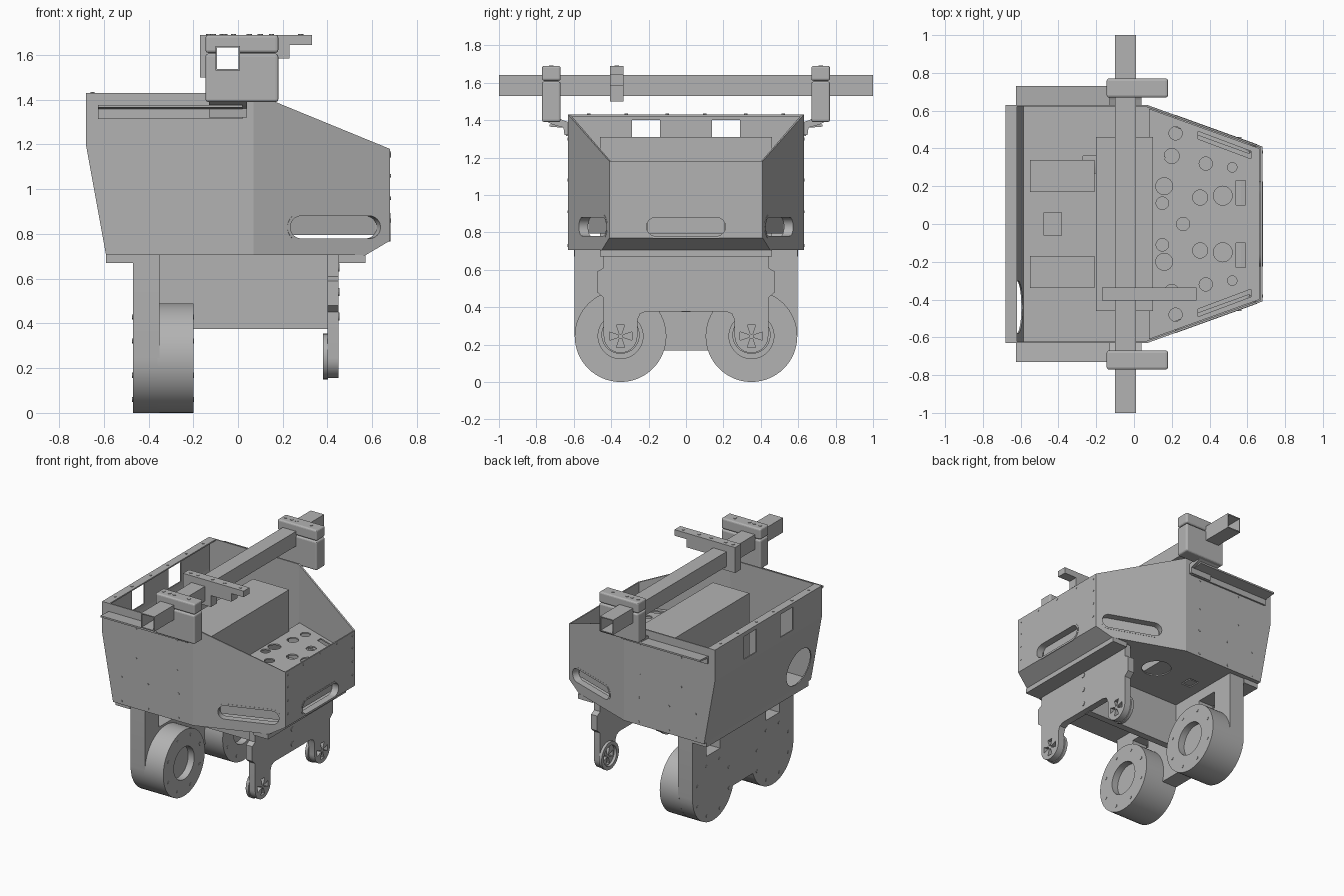
import bpy, bmesh, math
from mathutils import Matrix

if "Cube" in bpy.data.objects:
    bpy.data.objects.remove(bpy.data.objects["Cube"])

grey = bpy.data.materials.new("plain grey")
grey.use_nodes = True
grey.diffuse_color = (0.45, 0.45, 0.45, 1)
grey.node_tree.nodes["Principled BSDF"].inputs["Base Color"].default_value = grey.diffuse_color


def finish(name, bm):
    bmesh.ops.recalc_face_normals(bm, faces=bm.faces)
    mesh = bpy.data.meshes.new(name)
    bm.to_mesh(mesh)
    bm.free()
    mesh.materials.append(grey)
    ob = bpy.data.objects.new(name, mesh)
    bpy.context.collection.objects.link(ob)
    return ob


def prism(name, outlines, axis, lo, hi, matrix=None):
    """Extrude one or more 2D outlines along an axis."""
    put = {"x": lambda a, b, h: (h, a, b),
           "y": lambda a, b, h: (a, h, b),
           "z": lambda a, b, h: (a, b, h)}[axis]
    if not isinstance(outlines[0], list):
        outlines = [outlines]
    bm = bmesh.new()
    for pts in outlines:
        low = [bm.verts.new(put(a, b, lo)) for a, b in pts]
        top = [bm.verts.new(put(a, b, hi)) for a, b in pts]
        bm.faces.new(low)
        bm.faces.new(top)
        for i in range(len(pts)):
            j = (i + 1) % len(pts)
            bm.faces.new((low[i], low[j], top[j], top[i]))
    if matrix:
        bm.transform(matrix)
    return finish(name, bm)


def rect(a0, a1, b0, b1):
    return [(a0, b0), (a1, b0), (a1, b1), (a0, b1)]


def arc(a, b, r, start, end, n=16):
    steps = [math.radians(start + (end - start) * i / n) for i in range(n + 1)]
    return [(a + r * math.cos(t), b + r * math.sin(t)) for t in steps]


def circle(a, b, r, n=24):
    return arc(a, b, r, 0, 360, n)[:-1]


def stadium(half, r):
    return arc(half - r, 0, r, -90, 90) + arc(r - half, 0, r, 90, 270)


def box(name, x0, x1, y0, y1, z0, z1, bevel=0):
    ob = prism(name, rect(x0, x1, y0, y1), "z", z0, z1)
    if bevel:
        mod = ob.modifiers.new("bevel", "BEVEL")
        mod.width, mod.segments = bevel, 3
    return ob


def cut(ob, cutter):
    mod = ob.modifiers.new("cut", "BOOLEAN")
    mod.operation, mod.solver, mod.object = "DIFFERENCE", "EXACT", cutter
    apply(ob)
    bpy.data.objects.remove(cutter)


def apply(ob):
    bpy.context.view_layer.objects.active = ob
    for mod in list(ob.modifiers):
        bpy.ops.object.modifier_apply(modifier=mod.name)


def smooth(ob):
    bpy.ops.object.select_all(action="DESELECT")
    bpy.context.view_layer.objects.active = ob
    ob.select_set(True)
    bpy.ops.object.shade_smooth_by_angle()


# Folded sheet hull, open at the top
W, N = 0.63, 0.41
rows = {"back_top": (-0.68, W, 1.43), "back_mid": (-0.68, W, 1.2), "back_low": (-0.59, W, 0.705),
        "fold_low": (0.07, W, 0.705), "fold_top": (0.07, W, 1.43), "skirt": (0.57, 0.45, 0.705),
        "end_low": (0.68, N, 0.77), "end_top": (0.68, N, 1.18)}
bm = bmesh.new()
L = {k: bm.verts.new(v) for k, v in rows.items()}
R = {k: bm.verts.new((x, -y, z)) for k, (x, y, z) in rows.items()}
for S in (L, R):
    bm.faces.new([S[k] for k in ("back_top", "back_mid", "back_low", "fold_low", "fold_top")])
    bm.faces.new([S[k] for k in ("fold_top", "fold_low", "skirt", "end_low", "end_top")])
for a, b in (("back_top", "back_mid"), ("back_mid", "back_low"), ("back_low", "fold_low"),
             ("fold_low", "skirt"), ("skirt", "end_low"), ("end_low", "end_top")):
    bm.faces.new((L[a], L[b], R[b], R[a]))
hull = finish("hull", bm)
shell = hull.modifiers.new("sheet", "SOLIDIFY")
shell.thickness, shell.offset = 0.012, -1
apply(hull)

# Openings in back wall and floor
cut(hull, prism("cutter", [rect(y - 0.075, y + 0.075, 1.23, 1.4) for y in (-0.215, 0.215)],
                "x", -0.75, -0.6))
cut(hull, prism("cutter", circle(-0.44, 0.88, 0.14), "x", -0.75, -0.5))
cut(hull, prism("cutter", [circle(0.07, 0.32, 0.1), rect(-0.27, -0.19, 0.27, 0.36),
                           rect(-0.54, -0.49, -0.06, 0.06)], "z", 0.65, 0.75))

# Hand slots with lined rims and a curved-in backing plate
tilt = math.atan2(W - N, 0.61)
slots = [(0.435, 0.498, -tilt, 0.228), (0.435, -0.498, tilt - math.pi, 0.228),
         (0.68, 0, -math.pi / 2, 0.225)]
for i, (x, y, turn, half) in enumerate(slots):
    M = Matrix.Translation((x, y, 0.83)) @ Matrix.Rotation(turn, 4, "Z")
    cut(hull, prism("cutter", stadium(half, 0.064), "y", -0.1, 0.1, M))
    rim = prism(f"slot_rim_{i}", stadium(half, 0.064), "y", -0.05, 0.002, M)
    cut(rim, prism("cutter", stadium(half - 0.014, 0.05), "y", -0.1, 0.1, M))
    smooth(rim)
    prism(f"slot_back_{i}", rect(0.02 - half, half - 0.02, -0.035, 0.06), "y", -0.06, -0.05, M)

# Rivets along the hull panels
for side in (1, -1):
    dots = [circle(x, z, 0.008, 8) for x in (-0.4, -0.06) for z in (1.08, 1.3)]
    dots += [circle(x, z, 0.008, 8) for x in (-0.52, -0.3, -0.05) for z in (0.73, 0.91)]
    prism("side_rivets", dots, "y", side * W, side * (W + 0.003))
prism("end_rivets", [circle(y, z, 0.008, 8) for y in (-0.38, 0.38) for z in (0.86, 0.96, 1.06, 1.15)]
      + [circle(y, 1.16, 0.008, 8) for y in (-0.2, 0, 0.2)], "x", 0.68, 0.683)

# Back flange
box("back_flange", -0.68, -0.62, -W, W, 1.42, 1.43)
prism("flange_rivets", [circle(-0.65, y, 0.009, 8) for y in (-0.52, -0.32, -0.1, 0.1, 0.32, 0.52)],
      "z", 1.43, 1.434)

# Perforated deck, central box and rear trays
deck = prism("deck", [(0.08, -0.61), (0.665, -0.4), (0.665, 0.4), (0.08, 0.61)], "z", 0.99, 1.0)
holes = [circle(0.26, 0, 0.035)]
for s in (1, -1):
    holes += [circle(x, s * y, r) for x, y, r in
              ((0.35, 0.14, 0.04), (0.47, 0.15, 0.05), (0.38, 0.32, 0.035), (0.2, 0.36, 0.04),
               (0.16, 0.2, 0.045), (0.15, 0.11, 0.033), (0.52, 0.3, 0.025), (0.22, 0.48, 0.035))]
    holes.append(rect(0.54, 0.59, *sorted((s * 0.1, s * 0.23))))
    holes.append([(0.34, s * 0.49), (0.34, s * 0.45), (0.62, s * 0.345), (0.62, s * 0.385)])
cut(deck, prism("cutter", holes, "z", 0.9, 1.1))
box("central_box", -0.2, 0.1, -0.46, 0.46, 0.715, 1.31)
for s in (1, -1):
    box("tray", -0.55, -0.21, s * 0.255 - 0.085, s * 0.255 + 0.085, 0.715, 0.75)
box("rear_block", -0.48, -0.38, -0.06, 0.06, 0.715, 0.74)

# Square crossbar tube
tube = box("crossbar", -0.1, 0.01, -1, 1, 1.53, 1.64)
cut(tube, box("cutter", -0.093, 0.003, -1.1, 1.1, 1.537, 1.633))


def clear_bar(ob):
    apply(ob)
    cut(ob, box("cutter", -0.1, 0.01, -1.2, 1.2, 1.53, 1.64))


# Side clamps, feet and side rails
for s in (1, -1):
    y0, y1 = sorted((s * 0.67, s * 0.77))
    clear_bar(box("clamp_base", -0.145, 0.18, y0, y1, 1.39, 1.606, 0.012))
    clear_bar(box("clamp_cap", -0.145, 0.18, y0, y1, 1.61, 1.69, 0.012))
    prism("clamp_foot", [(s * y, z) for y, z in ((W, 1.32), (0.65, 1.32), (0.655, 1.36), (0.71, 1.375),
                                               (0.76, 1.4), (0.72, 1.43), (0.66, 1.4), (W, 1.39))],
          "x", -0.13, 0.04)
    prism("clamp_bolts", [circle(x, s * 0.72, 0.012, 10) for x in (-0.11, -0.06, -0.02, 0.1)],
          "z", 1.69, 1.693)
    prism("side_rail", [(s * y, z) for y, z in ((W, 1.315), (0.642, 1.315), (0.642, 1.358),
                                               (0.73, 1.365), (0.73, 1.377), (W, 1.37))],
          "x", -0.625, 0.02)

# Offset sensor arm clipped on the bar
clear_bar(prism("sensor_arm", [(-0.17, 1.5), (0.06, 1.5), (0.06, 1.585), (0.23, 1.585), (0.23, 1.645),
                               (0.33, 1.645), (0.33, 1.69), (-0.17, 1.69)], "y", -0.405, -0.335))
prism("arm_bolts", [circle(x, -0.37, 0.012, 10) for x in (-0.13, -0.07, 0.05, 0.15, 0.28)],
      "z", 1.69, 1.693)

# Rear leg housing with windows
C, Z, RW = 0.35, 0.245, 0.245
leg = prism("rear_leg", [(-0.595, 0.705)] + arc(-C, Z, RW, 180, 342) + arc(C, Z, RW, 198, 360)
            + [(0.595, 0.705)], "x", -0.47, -0.35)
cut(leg, prism("cutter", [rect(y - 0.08, y + 0.08, 0.505, 0.63) for y in (-C, C)], "x", -0.6, -0.2))
smooth(leg)
box("rear_mount", -0.59, -0.47, -0.6, 0.6, 0.67, 0.705)

# Rear wheels with recessed hubs and bolt rings
for s in (1, -1):
    wheel = prism("rear_wheel", circle(s * C, Z, RW, 64), "x", -0.36, -0.2)
    cut(wheel, prism("cutter", circle(s * C, Z, 0.12, 48), "x", -0.25, -0.1))
    smooth(wheel)
    ring = [circle(s * C + 0.2 * math.cos(t), Z + 0.2 * math.sin(t), 0.011, 10)
            for t in (math.radians(45 * k + 22) for k in range(8))]
    prism("wheel_bolts", ring, "x", -0.2, -0.197)
    prism("leg_bolts", ring, "x", -0.473, -0.47)

# Central web and front bracket
box("web_plate", -0.36, 0.41, -0.025, 0.025, 0.375, 0.705)
half = [(0.44, 0.705), (0.44, 0.61), (0.475, 0.59), (0.475, 0.48), (0.44, 0.45)]
half += arc(C, Z, 0.09, 0, -180) + [(0.26, 0.33), (0.245, 0.365), (0.21, 0.378)]
bracket = prism("front_bracket", half + [(-y, z) for y, z in reversed(half)], "x", 0.4, 0.45)
petals = []
for s in (1, -1):
    for k in range(4):
        t = k * math.pi / 2
        petals.append([(s * C + a * math.cos(t) - b * math.sin(t), Z + a * math.sin(t) + b * math.cos(t))
                       for a, b in ((0.012, -0.006), (0.06, -0.022), (0.06, 0.022), (0.012, 0.006))])
cut(bracket, prism("cutter", petals, "x", 0.3, 0.5))
smooth(bracket)
for s in (1, -1):
    hub = prism("front_hub", circle(s * C, 0.252, 0.102, 40), "x", 0.38, 0.402)
    cut(hub, prism("cutter", circle(s * C, 0.252, 0.075, 40), "x", 0.3, 0.5))
    smooth(hub)
prism("bracket_bolts", [circle(0, z, 0.018, 12) for z in (0.43, 0.54, 0.65)], "x", 0.45, 0.454)
box("front_mount", 0.45, 0.57, -0.46, 0.46, 0.67, 0.705)
